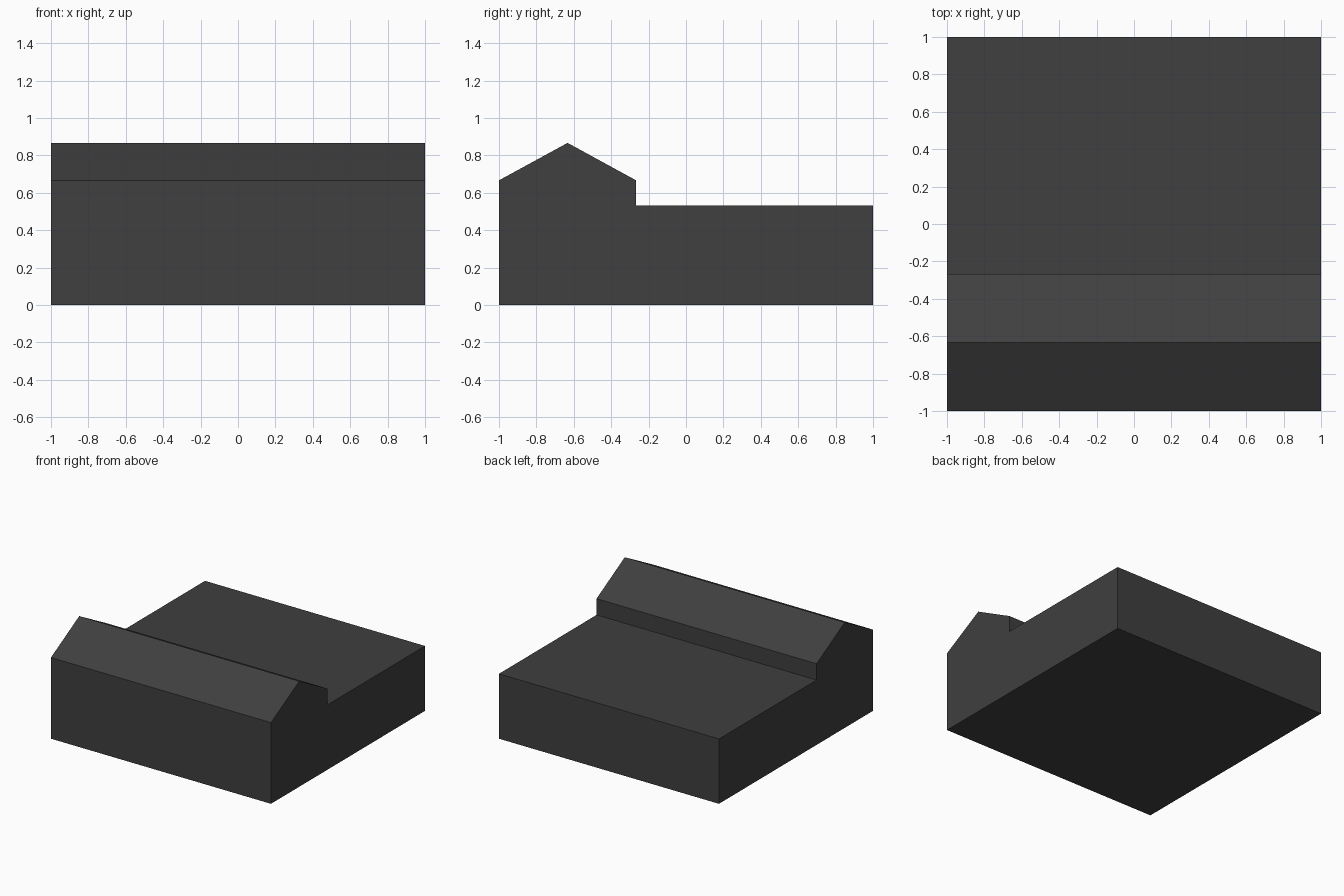
import bpy
import bmesh

if "Cube" in bpy.data.objects:
    bpy.data.objects.remove(bpy.data.objects["Cube"])

# Side profile (y, z): flat block with a gabled ridge along the front
PROFILE = [(-1, 0), (1, 0), (1, 0.533), (-0.267, 0.533),
           (-0.267, 0.667), (-0.633, 0.867), (-1, 0.667)]

mat = bpy.data.materials.new("dark_grey")
mat.diffuse_color = (0.05, 0.05, 0.05, 1)
mat.use_nodes = True
mat.node_tree.nodes["Principled BSDF"].inputs["Base Color"].default_value = mat.diffuse_color

# Extrude the profile across the full width
bm = bmesh.new()
face = bm.faces.new([bm.verts.new((-1, y, z)) for y, z in PROFILE])
ext = bmesh.ops.extrude_face_region(bm, geom=[face], use_keep_orig=True)
moved = [g for g in ext["geom"] if isinstance(g, bmesh.types.BMVert)]
bmesh.ops.translate(bm, verts=moved, vec=(2, 0, 0))
bmesh.ops.recalc_face_normals(bm, faces=bm.faces)

mesh = bpy.data.meshes.new("ridged_block")
bm.to_mesh(mesh)
bm.free()
mesh.materials.append(mat)
block = bpy.data.objects.new("ridged_block", mesh)
bpy.context.collection.objects.link(block)
